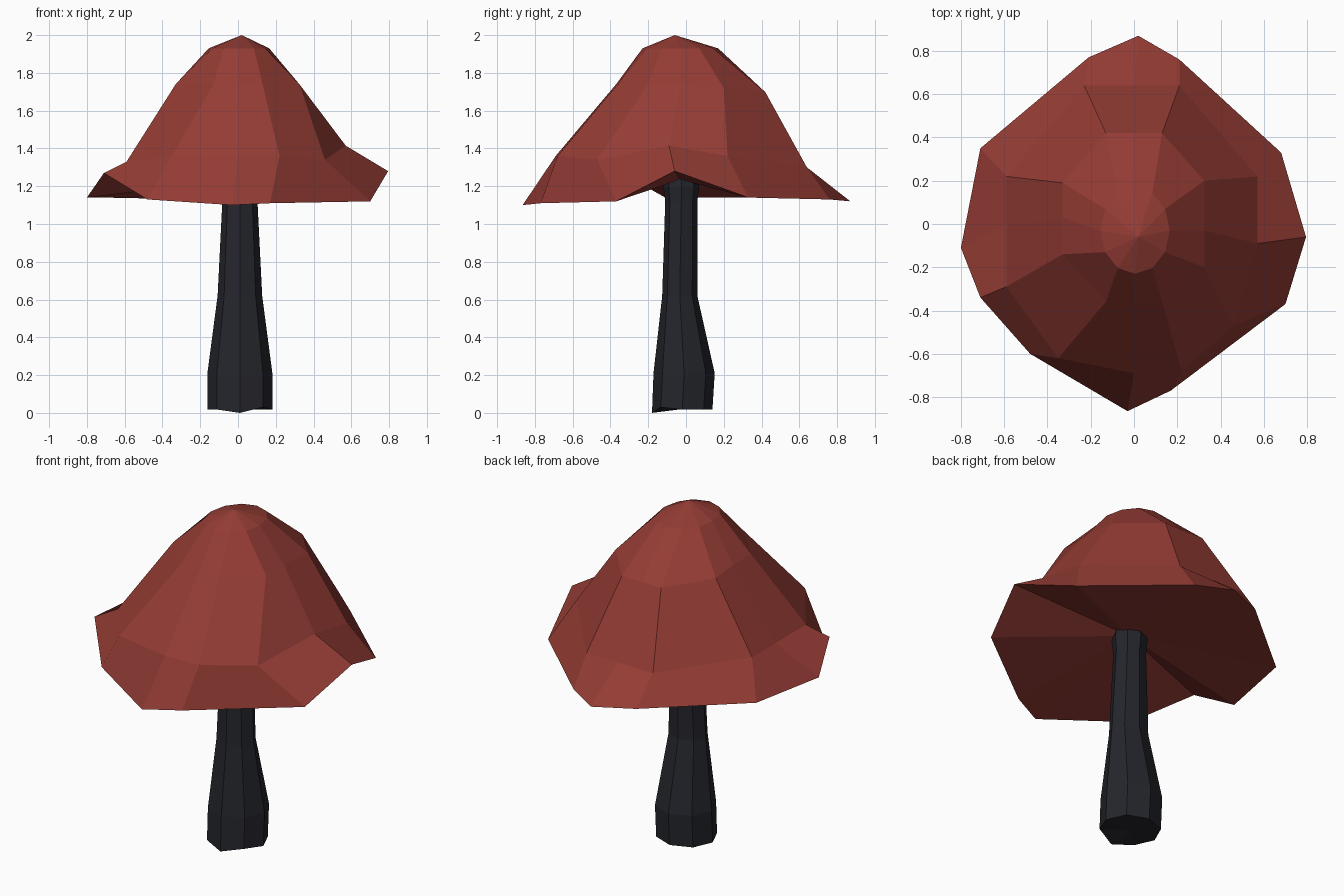
import bpy, bmesh
from math import sin, cos, tau

if "Cube" in bpy.data.objects:
    bpy.data.objects.remove(bpy.data.objects["Cube"])


def ring(cx, cy, rx, ry, z, n, start=0.25):
    """Clockwise ellipse ring (seen from above), first point at +y by default."""
    return [(cx + rx * cos(tau * (start - i / n)), cy + ry * sin(tau * (start - i / n)), z)
            for i in range(n)]


def loft(name, rings, bottom, top, color):
    """Skin equal-sized rings from bottom to top, closing both ends with a fan."""
    bm = bmesh.new()
    loops = [[bm.verts.new(p) for p in r] for r in rings]
    n = len(loops[0])
    for a, b in zip(loops, loops[1:]):
        for i in range(n):
            j = (i + 1) % n
            bm.faces.new((a[i], b[i], b[j], a[j]))
    for loop, tip in ((loops[0], bottom), (loops[-1], top)):
        v = bm.verts.new(tip)
        for i in range(n):
            bm.faces.new((loop[i], loop[(i + 1) % n], v))
    bmesh.ops.recalc_face_normals(bm, faces=bm.faces)
    mesh = bpy.data.meshes.new(name)
    bm.to_mesh(mesh)
    bm.free()
    mat = bpy.data.materials.new(name + "_color")
    mat.diffuse_color = color
    mat.use_nodes = True
    mat.node_tree.nodes["Principled BSDF"].inputs["Base Color"].default_value = mat.diffuse_color
    mesh.materials.append(mat)
    obj = bpy.data.objects.new(name, mesh)
    bpy.context.collection.objects.link(obj)
    return obj


# Cap: wavy rim, two irregular shoulder rings, small crown ring
rim = [(.02, .87, 1.12), (.21, .76, 1.13), (.68, .33, 1.14), (.795, -.06, 1.28),
       (.70, -.37, 1.12), (.17, -.77, 1.11), (-.03, -.865, 1.10), (-.48, -.60, 1.13),
       (-.71, -.34, 1.27), (-.80, -.11, 1.14), (-.71, .35, 1.14), (-.21, .77, 1.13)]
skirt = [(0, .64, 1.30), (.21, .64, 1.30), (.57, .22, 1.36), (.57, -.09, 1.415),
         (.46, -.47, 1.34), (.22, -.68, 1.36), (0, -.69, 1.36), (-.35, -.62, 1.36),
         (-.59, -.29, 1.33), (-.59, 0, 1.33), (-.59, .22, 1.33), (-.23, .64, 1.30)]
shoulder = [(0, .42), (.13, .42), (.325, .20), (.325, -.03), (.325, -.20), (.13, -.36),
            (0, -.37), (-.13, -.36), (-.33, -.14), (-.33, .03), (-.33, .19), (-.13, .42)]
shoulder = [(x, y, 1.74 - .1 * max(y, 0)) for x, y in shoulder]
crown = ring(0.005, -.03, .16, .20, 1.93, 12)
loft("cap", [rim, skirt, shoulder, crown], (.01, -.03, 1.235), (.02, -.06, 2.0),
     (.30, .045, .035, 1))

# Stem: eight-sided, swollen at the foot, slightly flared under the cap
stem = [ring(cx, cy, rx, ry, z, 8) for cx, cy, rx, ry, z in (
    (.01, -.02, .172, .16, .018), (.01, -.01, .172, .162, .21), (.01, -.033, .118, .093, .62),
    (.01, -.025, .093, .085, 1.12), (.01, -.025, .10, .095, 1.20), (.01, -.025, .09, .085, 1.24))]
stem[0][3] = (stem[0][3][0], stem[0][3][1], .03)
stem[0][4] = (stem[0][4][0], stem[0][4][1], 0)
loft("stem", stem, (.01, -.02, .02), (.01, -.025, 1.25), (.018, .019, .025, 1))
